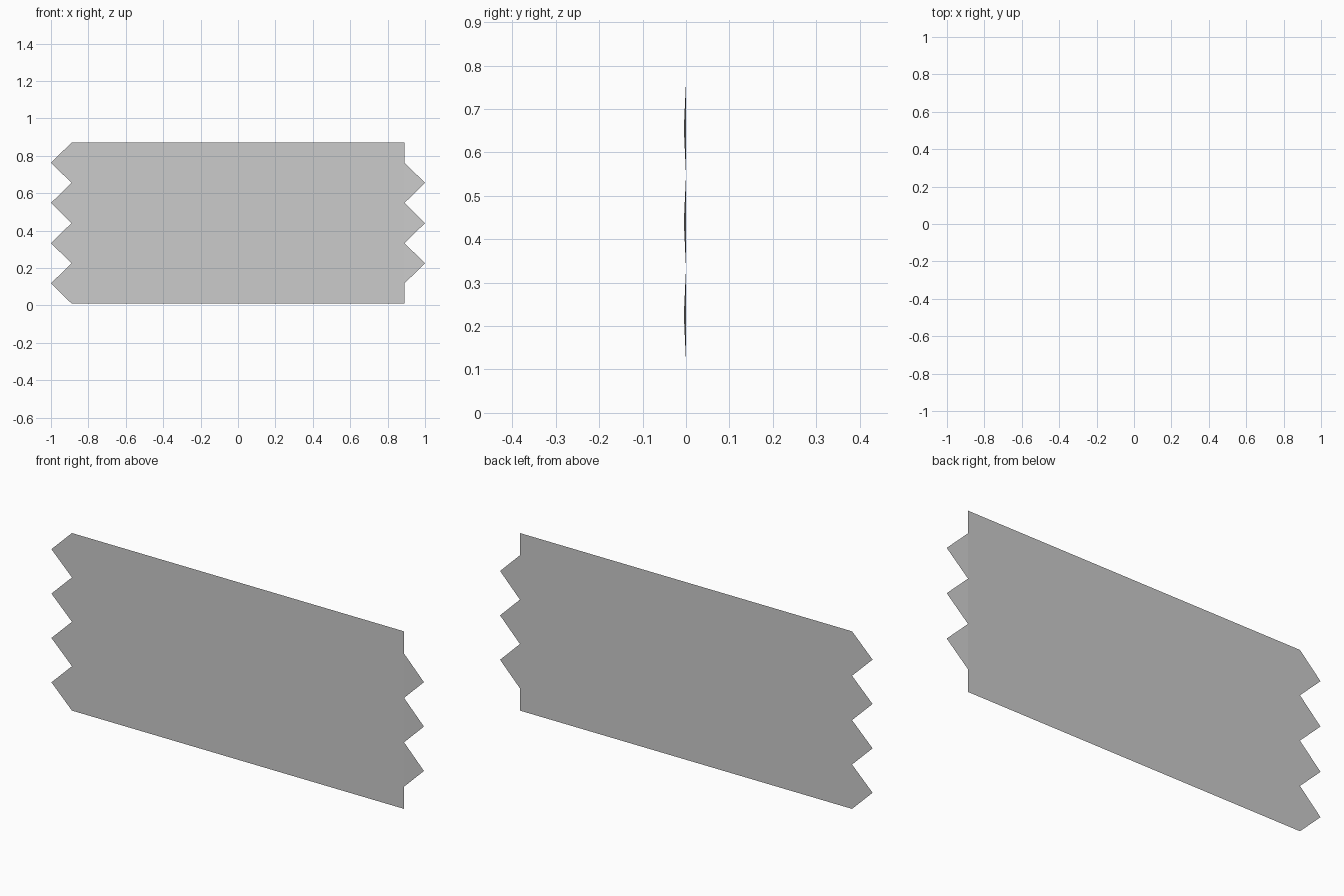
import bpy

if "Cube" in bpy.data.objects:
    bpy.data.objects.remove(bpy.data.objects["Cube"])

TOP, BOTTOM, EDGE, TIP = 0.87, 0.01, 0.89, 1.0
STEP = (TOP - BOTTOM) / 4
HALF = STEP / 2


def sheet(name, verts, faces):
    mesh = bpy.data.meshes.new(name)
    mesh.from_pydata(verts, [], faces)
    mesh.update()
    obj = bpy.data.objects.new(name, mesh)
    bpy.context.collection.objects.link(obj)
    return obj


def teeth(name, side, count, first_tip, tip_y):
    # row of triangular teeth along one short edge
    verts, faces = [], []
    for i in range(count):
        z = first_tip + i * STEP
        n = len(verts)
        verts += [(side * EDGE, 0, z - HALF), (side * TIP, tip_y, z),
                  (side * EDGE, 0, z + HALF)]
        faces.append((n, n + 1, n + 2) if side > 0 else (n, n + 2, n + 1))
    return sheet(name, verts, faces)


# flat rectangular panel, facing the front
sheet("panel", [(-EDGE, 0, BOTTOM), (EDGE, 0, BOTTOM),
                (EDGE, 0, TOP), (-EDGE, 0, TOP)], [(0, 1, 2, 3)])

# four teeth on the left, three slightly bent teeth on the right
teeth("left_teeth", -1, 4, BOTTOM + HALF, 0.0)
teeth("right_teeth", 1, 3, BOTTOM + STEP, -0.005)
